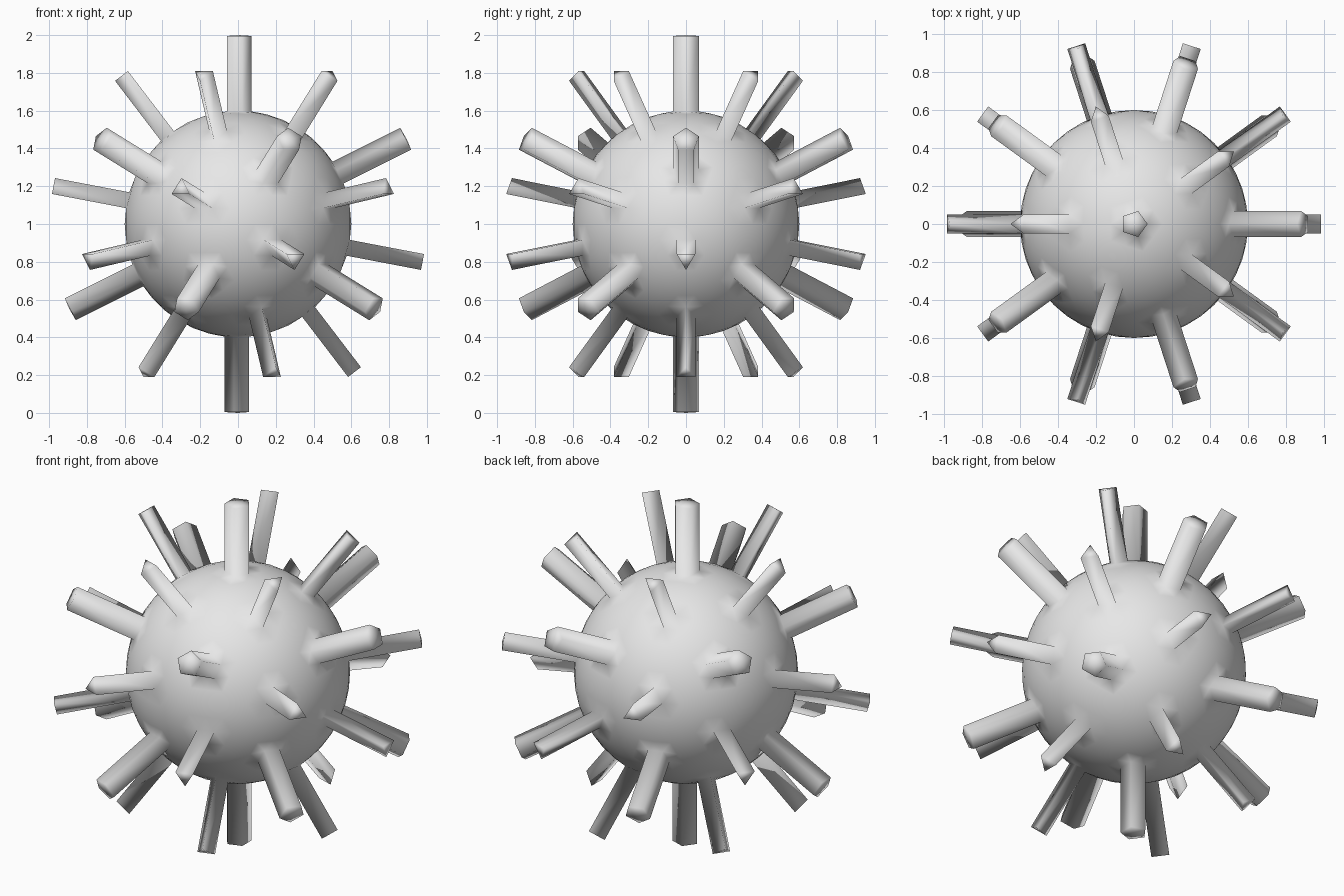
import bpy
import bmesh
from mathutils import Vector

RADIUS = 0.6   # ball radius
LENGTH = 0.4   # spike length

cube = bpy.data.objects.get("Cube")
if cube:
    bpy.data.objects.remove(cube, do_unlink=True)

# Single grey material
grey = bpy.data.materials.new("plain_grey")
grey.use_nodes = True
colour = (0.8, 0.8, 0.8, 1)
grey.diffuse_color = colour
grey.node_tree.nodes["Principled BSDF"].inputs["Base Color"].default_value = colour

# Twelve corner directions and twenty face directions of an icosahedron
guide = bmesh.new()
bmesh.ops.create_icosphere(guide, subdivisions=1, radius=1)
corners = [v.co.normalized() for v in guide.verts]
centres = [f.calc_center_median().normalized() for f in guide.faces]
guide.free()

# Ball
bm = bmesh.new()
bmesh.ops.create_icosphere(bm, subdivisions=4, radius=RADIUS)


def pull_spike(faces, direction):
    """Extrude a patch of the ball straight outwards."""
    result = bmesh.ops.extrude_face_region(bm, geom=faces)["geom"]
    tips = [g for g in result if isinstance(g, bmesh.types.BMVert)]
    bmesh.ops.translate(bm, verts=tips, vec=direction * LENGTH)
    old = [f for f in faces if f.is_valid]
    if old:
        bmesh.ops.delete(bm, geom=old, context='FACES')


# Thick five-sided spikes at the corners
for d in corners:
    hub = min(bm.verts, key=lambda v: (v.co - d * RADIUS).length)
    pull_spike(list(hub.link_faces), d)

# Thin three-sided spikes between them
for d in centres:
    patch = min(bm.faces, key=lambda f: (f.calc_center_median() - d * RADIUS).length)
    pull_spike([patch], d)

# Tidy up and stand on the ground
loose_edges = [e for e in bm.edges if not e.link_faces]
bmesh.ops.delete(bm, geom=loose_edges, context='EDGES')
loose_verts = [v for v in bm.verts if not v.link_faces]
bmesh.ops.delete(bm, geom=loose_verts, context='VERTS')
bmesh.ops.recalc_face_normals(bm, faces=bm.faces[:])
bmesh.ops.translate(bm, verts=bm.verts[:], vec=Vector((0, 0, 1)))
for f in bm.faces:
    f.smooth = True

mesh = bpy.data.meshes.new("spiked_ball")
bm.to_mesh(mesh)
bm.free()
mesh.materials.append(grey)
ball = bpy.data.objects.new("spiked_ball", mesh)
bpy.context.collection.objects.link(ball)
